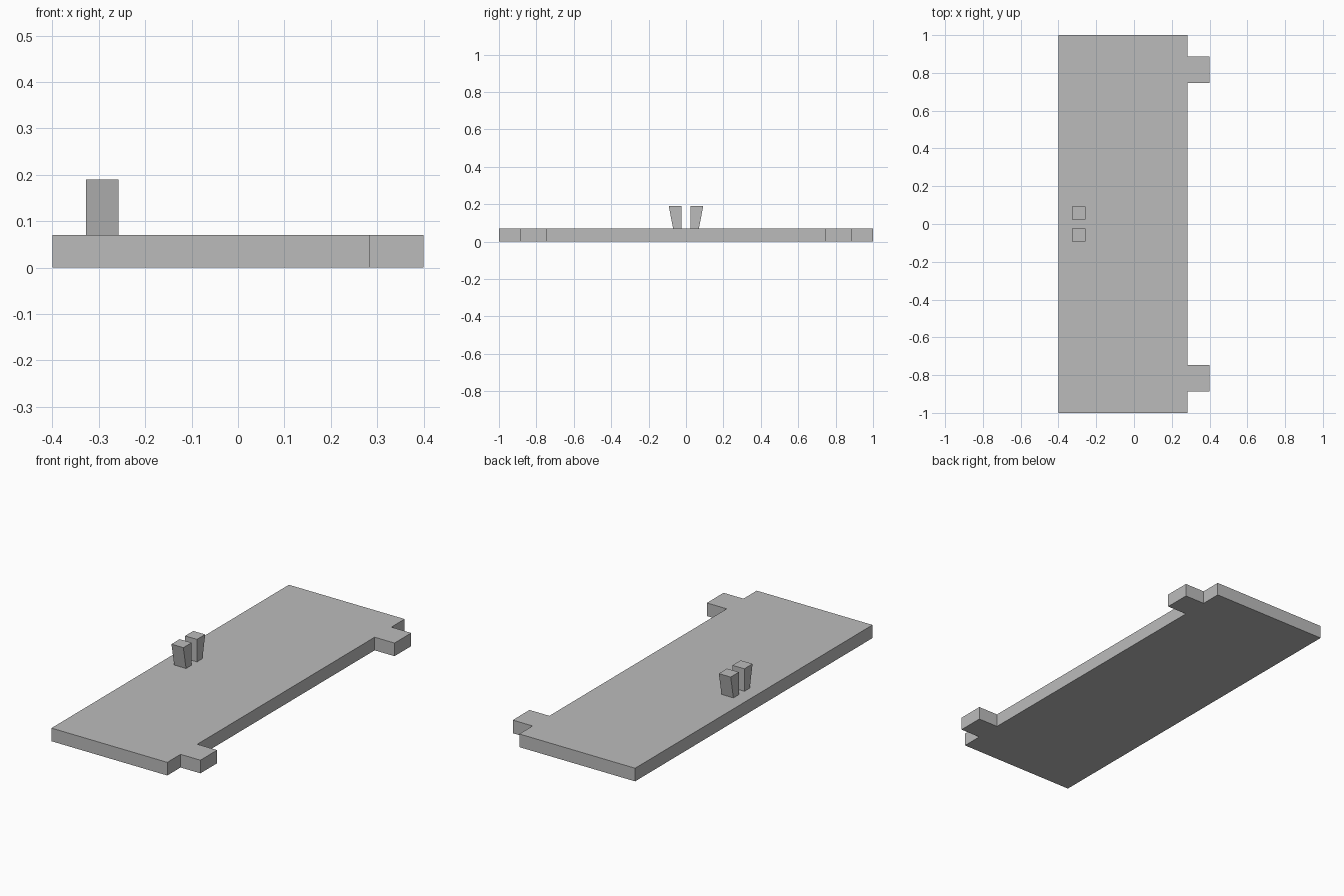
import bpy
import bmesh

cube = bpy.data.objects.get("Cube")
if cube:
    bpy.data.objects.remove(cube, do_unlink=True)

grey = bpy.data.materials.new("plain grey")
grey.use_nodes = True
colour = (0.5, 0.5, 0.5, 1)
grey.diffuse_color = colour
grey.node_tree.nodes["Principled BSDF"].inputs["Base Color"].default_value = colour


def extrude_profile(name, points, offset):
    """Fill a closed outline and extrude it by the offset into a flat-sided solid."""
    bm = bmesh.new()
    face = bm.faces.new([bm.verts.new(p) for p in points])
    top = bmesh.ops.extrude_face_region(bm, geom=[face])["geom"]
    verts = [v for v in top if isinstance(v, bmesh.types.BMVert)]
    bmesh.ops.translate(bm, vec=offset, verts=verts)
    bmesh.ops.recalc_face_normals(bm, faces=bm.faces)
    mesh = bpy.data.meshes.new(name)
    bm.to_mesh(mesh)
    bm.free()
    mesh.materials.append(grey)
    obj = bpy.data.objects.new(name, mesh)
    bpy.context.collection.objects.link(obj)
    return obj


THICK = 0.07
BACK, EDGE, TAB = -0.4, 0.283, 0.4
TAB_IN, TAB_OUT = 0.747, 0.888

# Board with two edge tabs, outlined as one half and its mirror
half = [(EDGE, TAB_IN), (TAB, TAB_IN), (TAB, TAB_OUT),
        (EDGE, TAB_OUT), (EDGE, 1), (BACK, 1)]
outline = half + [(x, -y) for x, y in reversed(half)]
extrude_profile("board", [(x, y, 0) for x, y in outline], (0, 0, THICK))

# Pair of pegs, widening outwards towards the top
PEG_X, PEG_W, PEG_TOP = -0.328, 0.07, 0.19
section = [(0.023, THICK), (0.069, THICK), (0.092, PEG_TOP), (0.023, PEG_TOP)]
for side, name in ((-1, "front_peg"), (1, "back_peg")):
    extrude_profile(name, [(PEG_X, side * y, z) for y, z in section], (PEG_W, 0, 0))
